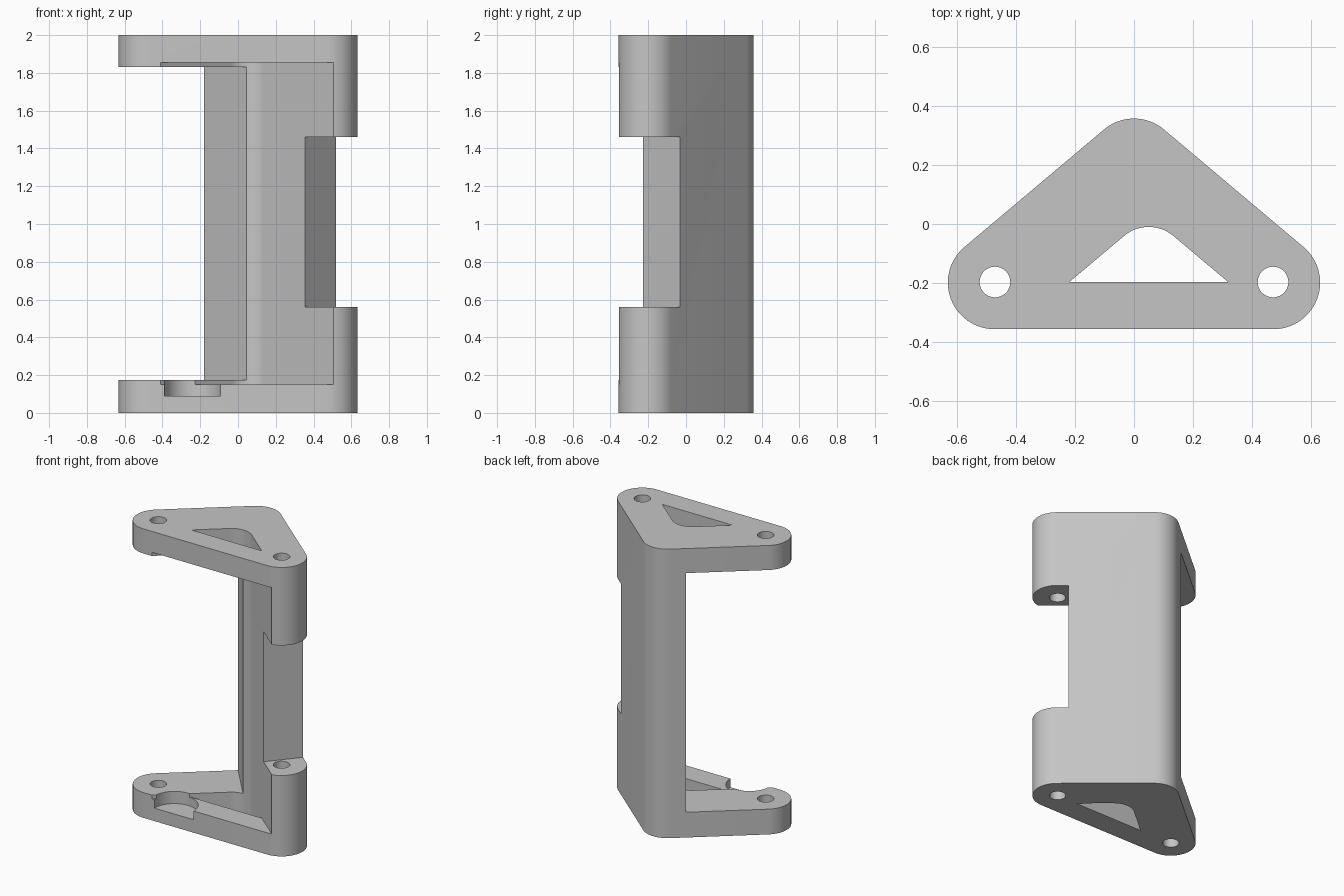
import bpy, bmesh
from math import cos, sin, tan, pi, atan2, radians

cube = bpy.data.objects.get("Cube")
if cube:
    bpy.data.objects.remove(cube, do_unlink=True)

grey = bpy.data.materials.new("matte grey")
grey.use_nodes = True
colour = (0.56, 0.56, 0.56, 1)
grey.diffuse_color = colour
grey.node_tree.nodes["Principled BSDF"].inputs["Base Color"].default_value = colour

POST_X, POST_Y, RADIUS = 0.474, -0.199, 0.158
APEX_Y = 0.2
WALL = atan2(POST_X, APEX_Y - POST_Y)   # direction the sloping walls face


def arc(x, y, r, start, end, steps=20):
    angles = [start + (end - start) * i / steps for i in range(steps + 1)]
    return [(x + r * cos(a), y + r * sin(a)) for a in angles]


def prism(name, outline, z0, z1):
    """Extrude a counter-clockwise outline from z0 to z1."""
    bm = bmesh.new()
    base = bm.faces.new([bm.verts.new((x, y, z0)) for x, y in outline])
    top = bmesh.ops.extrude_face_region(bm, geom=[base])["geom"]
    moved = [v for v in top if isinstance(v, bmesh.types.BMVert)]
    bmesh.ops.translate(bm, verts=moved, vec=(0, 0, z1 - z0))
    bmesh.ops.recalc_face_normals(bm, faces=bm.faces)
    mesh = bpy.data.meshes.new(name)
    bm.to_mesh(mesh)
    bm.free()
    mesh.materials.append(grey)
    obj = bpy.data.objects.new(name, mesh)
    bpy.context.collection.objects.link(obj)
    return obj


def disc(x, y, r):
    return arc(x, y, r, 0, 2 * pi, 48)[:-1]


def pocket_outline(front_y, x=0.05, y=-0.14, r=0.13):
    """Rounded wedge opening towards the front."""
    half = r * cos(WALL) + (y + r * sin(WALL) - front_y) * tan(WALL)
    return ([(x - half, front_y), (x + half, front_y)]
            + arc(x, y, r, WALL, pi - WALL))


def beyond(angle, d, size=2):
    """Large rectangle lying past the line at distance d facing the angle."""
    c, s = cos(angle), sin(angle)
    corners = [(d, -size), (d + size, -size), (d + size, size), (d, size)]
    return [(c * u - s * v, s * u + c * v) for u, v in corners]


def cut(target, name, outline, z0, z1):
    cutter = prism(name, outline, z0, z1)
    cutter.hide_render = True
    mod = target.modifiers.new(name, "BOOLEAN")
    mod.operation = "DIFFERENCE"
    mod.solver = "EXACT"
    mod.object = cutter
    bpy.context.view_layer.objects.active = target
    bpy.ops.object.modifier_apply(modifier=mod.name)
    bpy.data.objects.remove(cutter, do_unlink=True)


# Solid rounded triangular body
body = prism("bracket_body",
             arc(POST_X, POST_Y, RADIUS, -pi / 2, WALL)
             + arc(0, APEX_Y, RADIUS, WALL, pi - WALL)
             + arc(-POST_X, POST_Y, RADIUS, pi - WALL, 1.5 * pi), 0, 2)

# Inner pocket open to the front, and its opening through both end plates
cut(body, "inner_pocket", pocket_outline(-0.5), 0.15, 1.855)
cut(body, "plate_opening", pocket_outline(-0.197), -1, 3)

# Open side between the plates, and the notch in the other wall
cut(body, "open_side", beyond(1.5 * pi - WALL, -0.028), 0.175, 1.83)
cut(body, "wall_notch", beyond(WALL - pi / 2, 0.417), 0.56, 1.46)

# Bolt holes through the corners
for side in (-1, 1):
    cut(body, "bolt_hole", disc(side * 0.472, -0.197, 0.052), -1, 3)

# Round recess in the front bar of the bottom plate
cut(body, "bar_recess", disc(-0.24, -0.352, 0.149), 0.09, 0.6)

# Smooth the rounded surfaces, keep the machined edges sharp
bpy.ops.object.select_all(action="DESELECT")
body.select_set(True)
bpy.context.view_layer.objects.active = body
bpy.ops.object.shade_smooth_by_angle(angle=radians(25))
